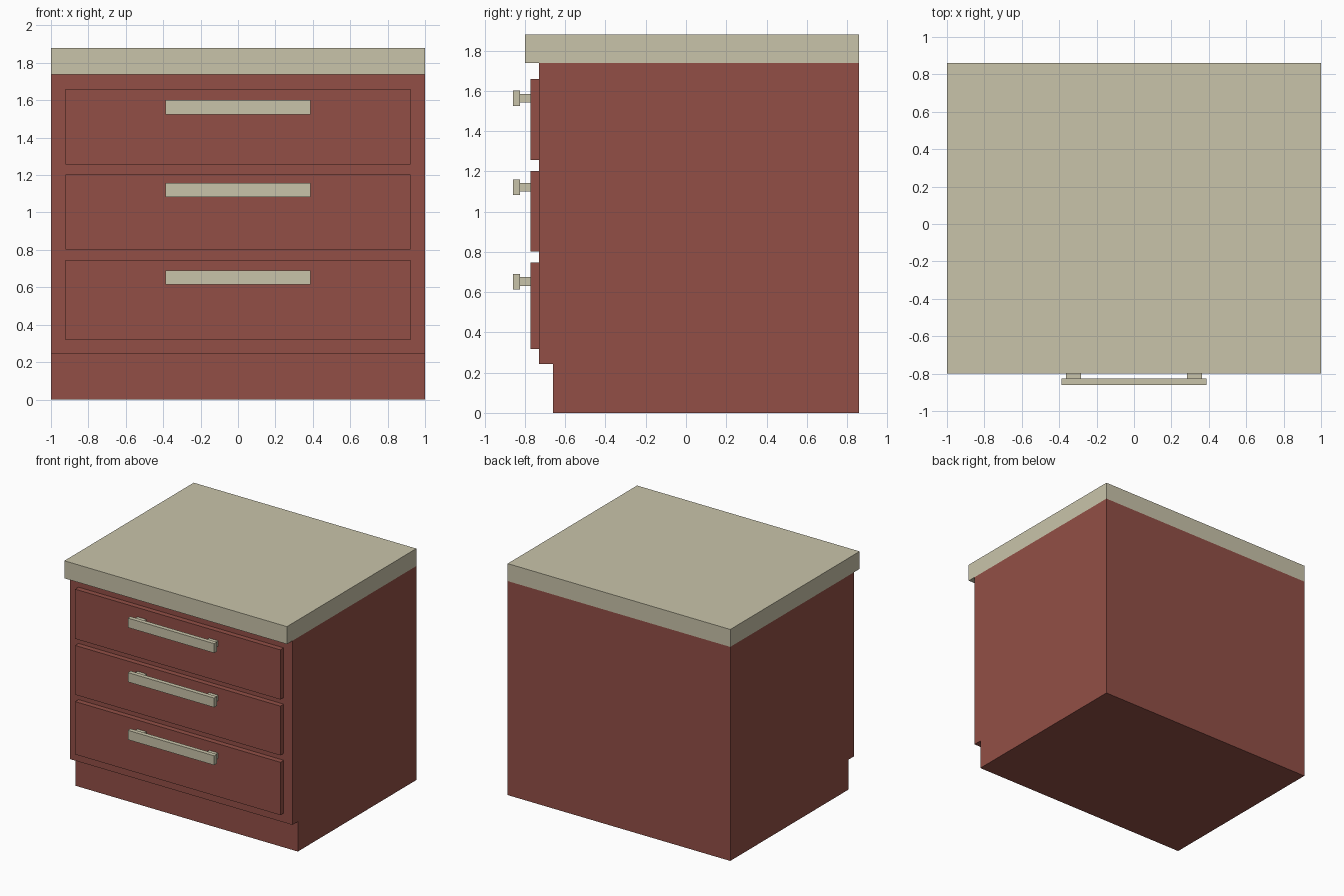
import bpy
import bmesh

if "Cube" in bpy.data.objects:
    bpy.data.objects.remove(bpy.data.objects["Cube"])


def material(name, color):
    m = bpy.data.materials.new(name)
    m.diffuse_color = (*color, 1.0)
    m.use_nodes = True
    m.node_tree.nodes["Principled BSDF"].inputs["Base Color"].default_value = m.diffuse_color
    return m


red = material("brick red", (0.287, 0.078, 0.061))
cream = material("cream", (0.584, 0.552, 0.402))


def finish(bm, name, mat):
    bmesh.ops.recalc_face_normals(bm, faces=bm.faces)
    mesh = bpy.data.meshes.new(name)
    bm.to_mesh(mesh)
    bm.free()
    mesh.materials.append(mat)
    obj = bpy.data.objects.new(name, mesh)
    bpy.context.collection.objects.link(obj)
    return obj


def box(name, x, y, z, mat):
    """Box from (min, max) ranges on each axis."""
    bm = bmesh.new()
    bmesh.ops.create_cube(bm, size=1)
    for v in bm.verts:
        v.co = [r[0] if c < 0 else r[1] for c, r in zip(v.co, (x, y, z))]
    return finish(bm, name, mat)


BACK, FRONT = 0.86, -0.73

# Cabinet body with recessed plinth: side profile extruded along x
profile = [(BACK, 0), (-0.66, 0), (-0.66, 0.243), (FRONT, 0.243),
           (FRONT, 1.738), (BACK, 1.738)]
bm = bmesh.new()
side = bm.faces.new([bm.verts.new((-1, y, z)) for y, z in profile])
ext = bmesh.ops.extrude_face_region(bm, geom=[side])
for v in ext["geom"]:
    if isinstance(v, bmesh.types.BMVert):
        v.co.x = 1
finish(bm, "cabinet_body", red)

# Countertop overhanging the front
box("countertop", (-1, 1), (-0.80, BACK), (1.738, 1.88), cream)

# Drawer fronts, each with a bar handle on two posts
drawers = [("top", 1.257, 1.66, 1.563),
           ("middle", 0.803, 1.203, 1.121),
           ("bottom", 0.318, 0.747, 0.652)]
for label, low, high, grip in drawers:
    box(label + "_drawer_front", (-0.922, 0.922), (-0.773, FRONT), (low, high), red)
    box(label + "_handle_bar", (-0.388, 0.388), (-0.86, -0.825),
        (grip - 0.038, grip + 0.038), cream)
    for name, x in (("left", -0.323), ("right", 0.323)):
        box(f"{label}_handle_post_{name}", (x - 0.04, x + 0.04), (-0.825, -0.773),
            (grip - 0.022, grip + 0.022), cream)
